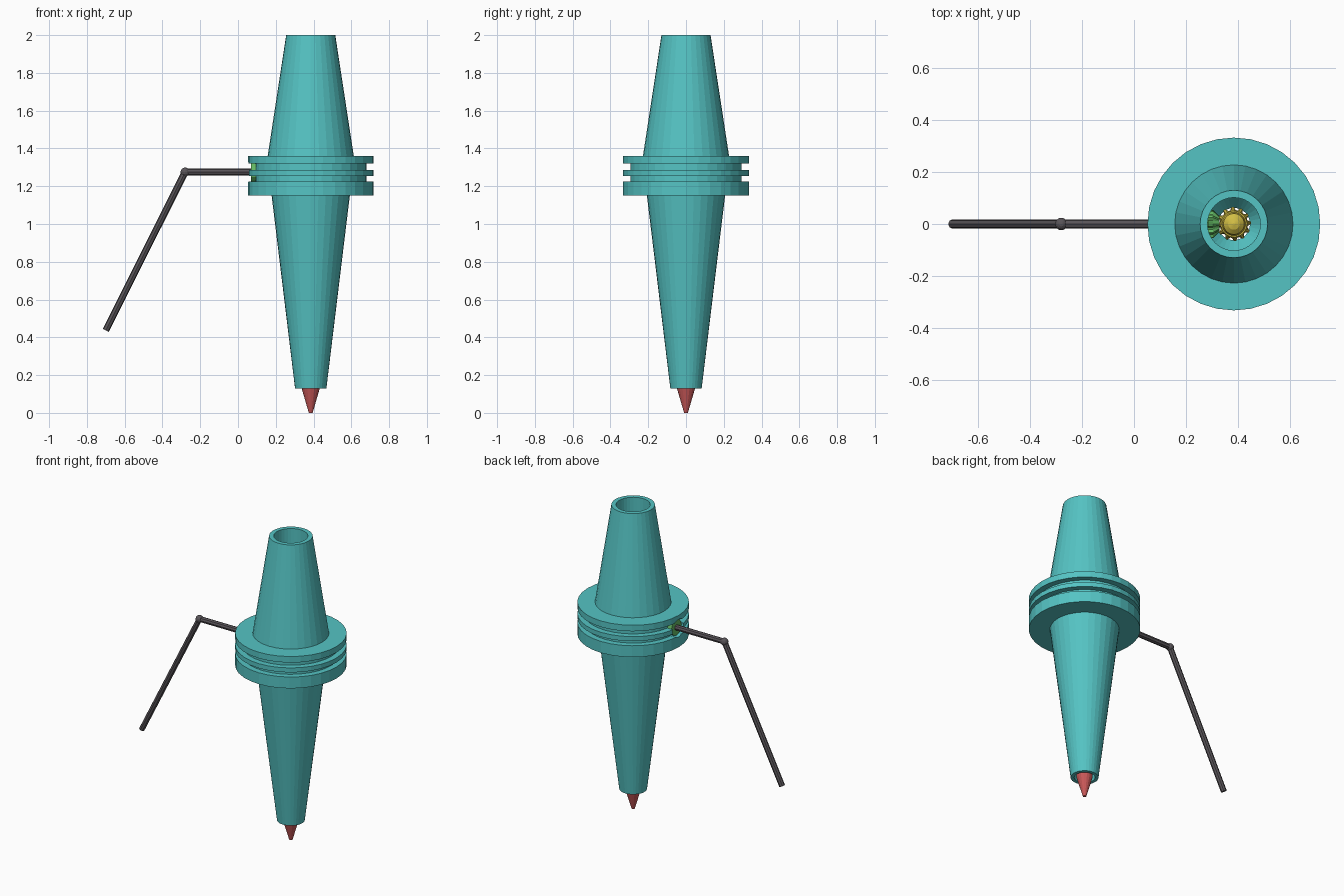
import bpy, bmesh, math
from mathutils import Vector

if "Cube" in bpy.data.objects:
    bpy.data.objects.remove(bpy.data.objects["Cube"])

CX, AXLE_Z = 0.385, 1.275


def material(name, rgb):
    m = bpy.data.materials.new(name)
    m.diffuse_color = (*rgb, 1)
    m.use_nodes = True
    m.node_tree.nodes["Principled BSDF"].inputs["Base Color"].default_value = m.diffuse_color
    return m


TEAL = material("teal", (0.09, 0.55, 0.55))
GREEN = material("green", (0.13, 0.5, 0.13))
YELLOW = material("yellow", (0.65, 0.52, 0.06))
RED = material("red", (0.6, 0.1, 0.1))
DARK = material("dark_grey", (0.1, 0.09, 0.1))


def lathe(name, profile, sides, mat, closed=False, teeth=()):
    """Spin (radius, height) points about z; rings in teeth get alternating radii."""
    bm = bmesh.new()
    rings = []
    for k, (r, h) in enumerate(profile):
        ring = []
        for i in range(sides):
            rr = r * (0.82 if k in teeth and i % 4 > 1 else 1)
            a = 2 * math.pi * i / sides
            ring.append(bm.verts.new((rr * math.cos(a), rr * math.sin(a), h)))
        rings.append(ring)
    pairs = list(zip(rings, rings[1:])) + ([(rings[-1], rings[0])] if closed else [])
    for a, b in pairs:
        for i in range(sides):
            j = (i + 1) % sides
            bm.faces.new((a[i], a[j], b[j], b[i]))
    if not closed:
        bm.faces.new(rings[0])
        bm.faces.new(rings[-1])
    bmesh.ops.recalc_face_normals(bm, faces=bm.faces)
    me = bpy.data.meshes.new(name)
    bm.to_mesh(me)
    bm.free()
    me.materials.append(mat)
    ob = bpy.data.objects.new(name, me)
    bpy.context.collection.objects.link(ob)
    return ob


def rod(name, a, b, r, sides, mat):
    a, b = Vector(a), Vector(b)
    ob = lathe(name, [(r, 0), (r, (b - a).length)], sides, mat)
    ob.location = a
    ob.rotation_euler = (b - a).to_track_quat('Z', 'Y').to_euler()
    return ob


# Hollow tapered housing with grooved flange
R, G = 0.333, 0.295
body = lathe("housing", [
    (0.083, 0.13), (0.207, 1.15), (R, 1.15), (R, 1.225), (G, 1.225), (G, 1.255),
    (R, 1.255), (R, 1.285), (G, 1.285), (G, 1.32), (R, 1.32), (R, 1.36),
    (0.228, 1.36), (0.13, 2.0), (0.102, 2.0), (0.102, 1.10), (0.062, 1.05), (0.062, 0.13)],
    32, TEAL, closed=True)
body.location.x = CX

# Side opening for the crank axle
cutter = rod("axle_hole_cutter", (-0.1, 0, AXLE_Z), (CX - 0.03, 0, AXLE_Z), 0.058, 24, TEAL)
cutter.hide_render = True
cutter.hide_viewport = True
cut = body.modifiers.new("axle_hole", 'BOOLEAN')
cut.operation, cut.object, cut.solver = 'DIFFERENCE', cutter, 'EXACT'

# Pointed tip and its spindle
tip = lathe("drill_tip", [(0.01, 0), (0.048, 0.13), (0.048, 0.3)], 16, RED)
spindle = lathe("spindle", [(0.03, 0.3), (0.03, 1.12)], 16, YELLOW)
# Driven bevel gear with domed cap
gear = lathe("driven_gear", [(0.066, 1.12), (0.066, 1.17), (0.05, 1.2), (0.045, 1.2),
                             (0.04, 1.225), (0.022, 1.24), (0.004, 1.245)],
             48, YELLOW, teeth=(0, 1))
for ob in (tip, spindle, gear):
    ob.location.x = CX

# Bevel gear on the crank axle, bearing in the flange
drive = lathe("drive_gear", [(0.055, 0), (0.055, 0.02), (0.03, 0.045)], 40, GREEN, teeth=(0, 1))
drive.location = (0.285, 0, AXLE_Z)
drive.rotation_euler.y = math.pi / 2
rod("axle", (0.1, 0, AXLE_Z), (0.29, 0, AXLE_Z), 0.03, 16, GREEN)
rod("axle_bearing", (0.07, 0, AXLE_Z), (0.11, 0, AXLE_Z), 0.052, 12, GREEN)

# Crank arm, elbow and handle
ELBOW = (-0.28, 0, AXLE_Z)
rod("crank_arm", ELBOW, (0.12, 0, AXLE_Z), 0.018, 8, DARK)
rod("crank_handle", ELBOW, (-0.70, 0, 0.437), 0.018, 8, DARK)
bpy.ops.mesh.primitive_uv_sphere_add(segments=16, ring_count=8, radius=0.024, location=ELBOW)
elbow = bpy.context.object
elbow.name = "crank_elbow"
elbow.data.materials.append(DARK)
